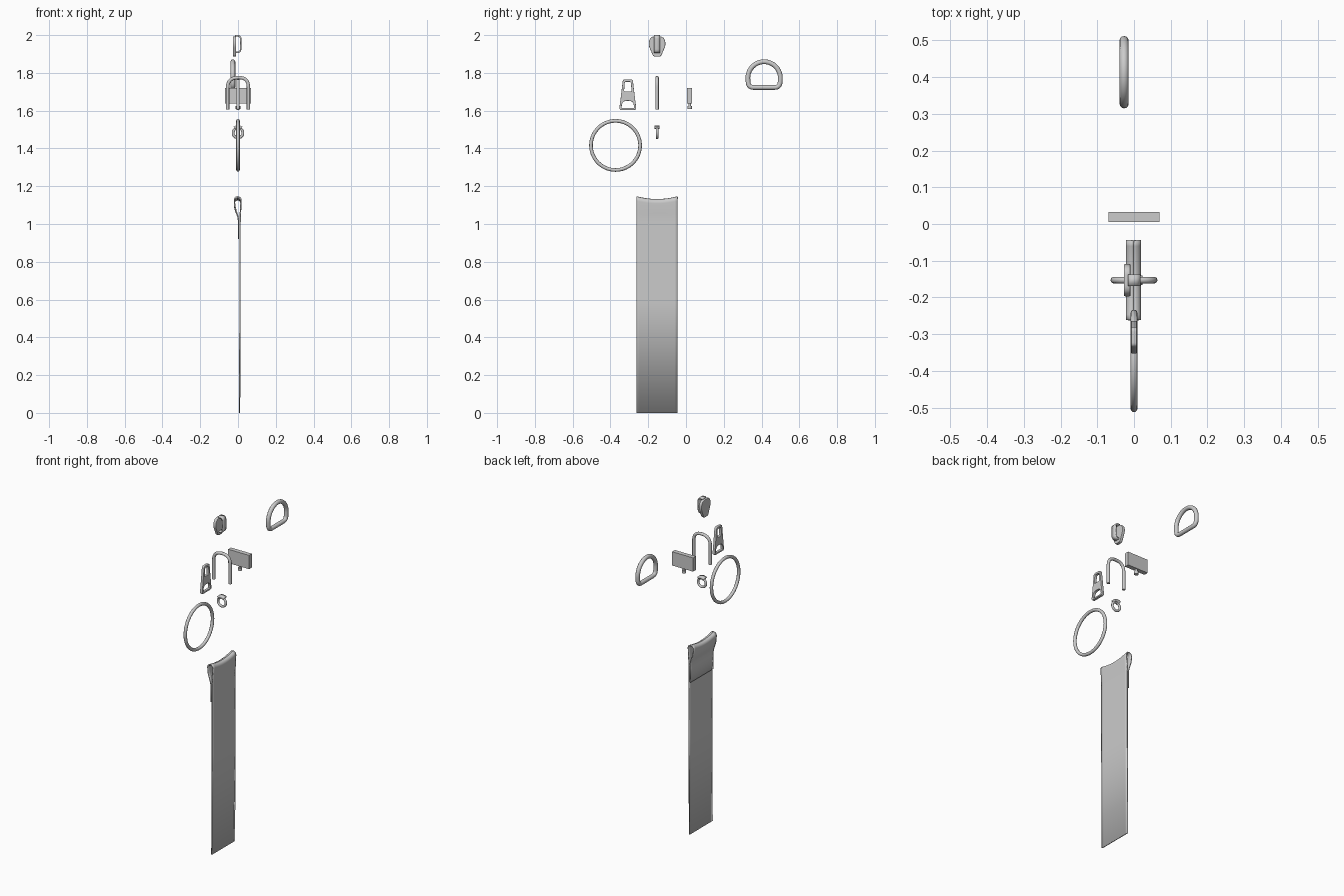
import bpy, bmesh, math
from mathutils import Vector, Matrix

if "Cube" in bpy.data.objects:
    bpy.data.objects.remove(bpy.data.objects["Cube"])

YC = -0.153   # shared y of the strap and the column of fittings


def finish(ob, name, angle=35):
    ob.name = name
    bpy.ops.object.select_all(action='DESELECT')
    ob.select_set(True)
    bpy.context.view_layer.objects.active = ob
    if ob.type == 'CURVE':
        bpy.ops.object.convert(target='MESH')
        ob = bpy.context.object
    bpy.ops.object.shade_smooth_by_angle(angle=math.radians(angle))
    return ob


def rounded(pts, closed=True, n=8):
    """Polygon of (u, v, corner length) -> rounded 2D outline."""
    out, m = [], len(pts)
    for i, (u, v, r) in enumerate(pts):
        p = Vector((u, v))
        if r == 0 or (not closed and i in (0, m - 1)):
            out.append(p)
            continue
        a = p + (Vector(pts[i - 1][:2]) - p).normalized() * r
        b = p + (Vector(pts[(i + 1) % m][:2]) - p).normalized() * r
        for k in range(n + 1):
            t = k / n
            out.append(a * (1 - t) ** 2 + p * 2 * t * (1 - t) + b * t * t)
    return out


def circle(u, v, r, n=64, a0=0, a1=360):
    steps = n if a1 - a0 == 360 else n + 1
    angs = [math.radians(a0 + (a1 - a0) * k / n) for k in range(steps)]
    return [Vector((u + r * math.cos(a), v + r * math.sin(a))) for a in angs]


def add_spline(cu, pts3, closed):
    s = cu.splines.new('POLY')
    s.points.add(len(pts3) - 1)
    for q, p in zip(s.points, pts3):
        q.co = (*p, 1)
    s.use_cyclic_u = closed


def tube(name, pts3, r, closed=True):
    cu = bpy.data.curves.new(name, 'CURVE')
    cu.dimensions = '3D'
    cu.bevel_depth, cu.bevel_resolution, cu.use_fill_caps = r, 4, True
    add_spline(cu, pts3, closed)
    ob = bpy.data.objects.new(name, cu)
    bpy.context.collection.objects.link(ob)
    return finish(ob, name)


def plate(name, outlines, x, half, bevel):
    """Flat plate in the yz plane; later outlines become holes."""
    cu = bpy.data.curves.new(name, 'CURVE')
    cu.dimensions, cu.fill_mode = '2D', 'BOTH'
    cu.extrude, cu.bevel_depth, cu.offset, cu.bevel_resolution = half - bevel, bevel, -bevel, 1
    for o in outlines:
        add_spline(cu, [(p.x, p.y, 0) for p in o], True)
    ob = bpy.data.objects.new(name, cu)
    ob.rotation_euler = (math.pi / 2, 0, math.pi / 2)
    ob.location.x = x
    bpy.context.collection.objects.link(ob)
    return finish(ob, name)


def strip(name, path, hw, thick, sag=lambda z, t: 0, n=1):
    """Band following an xz path, running along y."""
    bm = bmesh.new()
    rows = []
    for p in path:
        row = []
        for j in range(n + 1):
            t = 2 * j / n - 1
            row.append(bm.verts.new((p.x, YC + hw * t, p.y + sag(p.y, t))))
        rows.append(row)
    for a, b in zip(rows, rows[1:]):
        for j in range(n):
            bm.faces.new((a[j], a[j + 1], b[j + 1], b[j]))
    me = bpy.data.meshes.new(name)
    bm.to_mesh(me)
    ob = bpy.data.objects.new(name, me)
    bpy.context.collection.objects.link(ob)
    mod = ob.modifiers.new('thickness', 'SOLIDIFY')
    mod.thickness, mod.offset = thick, 0
    return finish(ob, name)


# Strap with its folded loop, sagging across the fold
strap_path = rounded([(0.008, 0.0, 0), (0.011, 0.6, 0), (0.011, 1.03, 0.03),
                      (0.017, 1.144, 0.022), (-0.020, 1.144, 0.022),
                      (-0.017, 1.09, 0.02), (0.003, 1.03, 0.025), (0.003, 0.92, 0)], closed=False)
strip('strap', strap_path, 0.109, 0.007,
      lambda z, t: -0.015 * (1 - t * t) * max(0, min(1, (z - 1.04) / 0.09)), 14)

# Large round ring
tube('large_ring', [(0, p.x, p.y) for p in circle(-0.373, 1.416, 0.130, 72)], 0.0095)

# D-shaped ring
d_path = [(p.x, p.y, 0) for p in circle(0.4135, 1.773, 0.086, 32, 0, 180)]
d_path += [(0.3305, 1.723, 0.028), (0.4965, 1.723, 0.028)]
tube('d_ring', [(-0.027, p.x, p.y) for p in rounded(d_path)], 0.0125)

# U-shaped staple
u_path = rounded([(-0.055, 1.607, 0), (-0.055, 1.775, 0.055),
                  (0.055, 1.775, 0.05), (0.055, 1.607, 0)], closed=False)
tube('staple', [(p.x, YC, p.y) for p in u_path], 0.009, False)

# Clasp block and the rivet under it
bpy.ops.mesh.primitive_cube_add(size=1, location=(0, 0.0195, 1.679))
block = bpy.context.object
block.scale = (0.14, 0.027, 0.083)
finish(block, 'clasp_block')
for name, r, z0, z1 in (('rivet_stem', 0.007, 1.62, 1.645), ('rivet_head', 0.012, 1.608, 1.624)):
    bpy.ops.mesh.primitive_cylinder_add(vertices=24, radius=r, depth=z1 - z0,
                                        location=(0, 0.0195, (z0 + z1) / 2))
    finish(bpy.context.object, name)

# Small link with a wider cap on top
tube('small_link', [(p.x, YC, p.y) for p in circle(0, 1.482, 0.026, 40)], 0.007)
strip('small_link_cap', circle(0, 1.482, 0.033, 12, 55, 125), 0.013, 0.014)

# Zip pull tab with two openings
c = -0.308
plate('zip_pull', [
    rounded([(c - 0.046, 1.604, 0.014), (c + 0.046, 1.604, 0.014), (c + 0.038, 1.665, 0.01),
             (c + 0.026, 1.766, 0.012), (c - 0.026, 1.766, 0.012), (c - 0.038, 1.665, 0.01)]),
    rounded([(c - 0.020, 1.702, 0.006), (c + 0.020, 1.702, 0.006),
             (c + 0.016, 1.753, 0.008), (c - 0.016, 1.753, 0.008)]),
    rounded([(c - 0.034, 1.614, 0.006), (c + 0.034, 1.614, 0.006),
             (c + 0.028, 1.652, 0.022), (c - 0.028, 1.652, 0.022)])], 0, 0.008, 0.002)

# Zip slider body and its bridge
plate('zip_slider', [
    rounded([(YC - 0.020, 1.886, 0.012), (YC + 0.020, 1.886, 0.012), (YC + 0.047, 1.950, 0.02),
             (YC + 0.036, 1.993, 0.024), (YC - 0.036, 1.993, 0.024), (YC - 0.047, 1.950, 0.02)])],
    -0.0185, 0.009, 0.003)
strip('zip_slider_bridge', rounded([(-0.016, 1.996, 0), (0.014, 1.996, 0.016),
                                    (0.014, 1.909, 0.018), (-0.016, 1.909, 0)], closed=False),
      0.016, 0.008)
